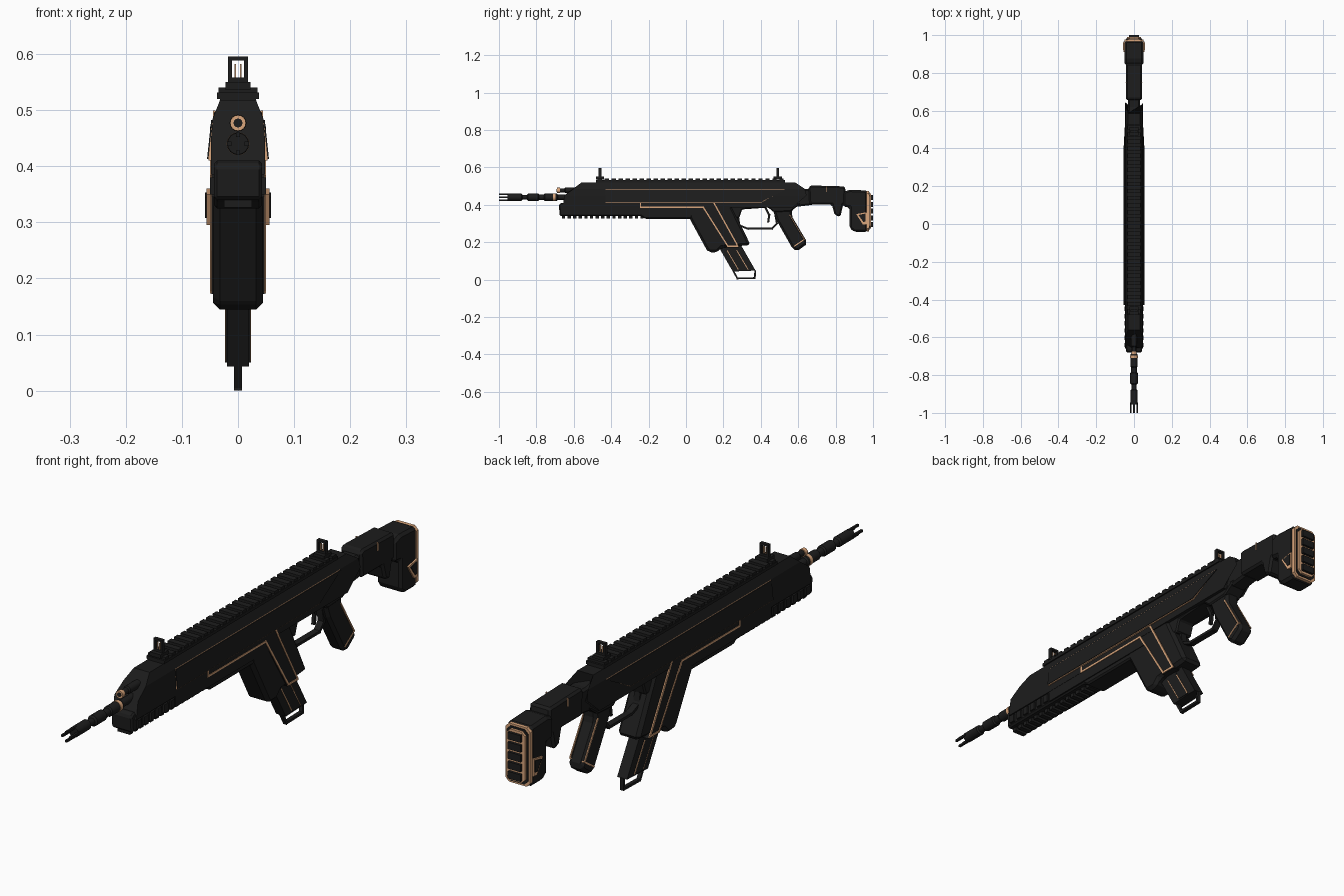
import bpy, bmesh, math
from mathutils import Vector, Matrix

if "Cube" in bpy.data.objects:
    bpy.data.objects.remove(bpy.data.objects["Cube"])

def material(name, rgb):
    m = bpy.data.materials.new(name)
    m.diffuse_color = (*rgb, 1)
    m.use_nodes = True
    m.node_tree.nodes["Principled BSDF"].inputs["Base Color"].default_value = m.diffuse_color
    return m

BLACK = material("black", (0.012, 0.012, 0.012))
COPPER = material("copper", (0.70, 0.38, 0.20))

def add(name, bm, mat=BLACK, bevel=0):
    bmesh.ops.recalc_face_normals(bm, faces=bm.faces)
    me = bpy.data.meshes.new(name)
    bm.to_mesh(me)
    bm.free()
    ob = bpy.data.objects.new(name, me)
    bpy.context.collection.objects.link(ob)
    me.materials.append(mat)
    if bevel:
        b = ob.modifiers.new("chamfer", 'BEVEL')
        b.width, b.segments, b.limit_method = bevel, 1, 'ANGLE'
    return ob

def loft(bm, rings):
    vs = [[bm.verts.new(p) for p in r] for r in rings]
    n = len(vs[0])
    for a, b in zip(vs, vs[1:]):
        for i in range(n):
            j = (i + 1) % n
            bm.faces.new((a[i], a[j], b[j], b[i]))
    bm.faces.new(vs[0][::-1])
    bm.faces.new(vs[-1])

def box(bm, c, s, rot=0):
    m = Matrix.Translation(c) @ Matrix.Rotation(rot, 4, 'X') @ Matrix.Diagonal((*s, 1))
    bmesh.ops.create_cube(bm, size=1, matrix=m)

def prism(name, pts, hw, mat=BLACK, bevel=0, centres=(0,)):
    """Side profile (y, z) given thickness across x."""
    bm = bmesh.new()
    for c in centres:
        loft(bm, [[(c + s * hw, y, z) for y, z in pts] for s in (-1, 1)])
    return add(name, bm, mat, bevel)

def ribbon(name, pts, w, hw, centres, mat=COPPER):
    """Band of width w following a side-view polyline."""
    bm = bmesh.new()
    for c in centres:
        for (y0, z0), (y1, z1) in zip(pts, pts[1:]):
            box(bm, (c, (y0 + y1) / 2, (z0 + z1) / 2),
                (2 * hw, math.hypot(y1 - y0, z1 - z0) + w, w), math.atan2(z1 - z0, y1 - y0))
    return add(name, bm, mat)

def turned(name, prof, z, n=16, mat=BLACK):
    """Round part along y from (y, radius) steps."""
    bm = bmesh.new()
    loft(bm, [[(r * math.cos(t * math.tau / n), y, z + r * math.sin(t * math.tau / n))
               for t in range(n)] for y, r in prof])
    ob = add(name, bm, mat)
    bpy.context.view_layer.objects.active = ob
    ob.select_set(True)
    bpy.ops.object.shade_smooth_by_angle()
    ob.select_set(False)
    return ob

def teeth(name, y0, y1, n, boxes, mat=BLACK):
    """Row of n blocks along y; boxes hold (x, z, width, height)."""
    bm = bmesh.new()
    p = (y1 - y0) / n
    for i in range(n):
        for x, z, w, h in boxes:
            box(bm, (x, y0 + (i + .5) * p, z), (w, p * .6, h))
    return add(name, bm, mat)

# Barrel, muzzle prongs and gas tube
turned("barrel", [(-.955, .019), (-.88, .019), (-.875, .013), (-.85, .013), (-.845, .02), (-.79, .02),
                  (-.785, .015), (-.76, .015), (-.755, .019), (-.69, .019), (-.685, .014), (-.5, .014)], .44)
bm = bmesh.new()
for k in range(4):
    a = k * math.pi / 2
    box(bm, (.016 * math.cos(a), -.972, .44 + .016 * math.sin(a)), (.008, .056, .008))
add("muzzle_prongs", bm)
turned("barrel_ring", [(-.71, .0205), (-.697, .0205)], .44, mat=COPPER)
turned("gas_tube", [(-.685, .011), (-.65, .011), (-.645, .015), (-.5, .015)], .477)
turned("gas_tube_ring", [(-.69, .014), (-.675, .014)], .477, mat=COPPER)
turned("gas_tube_bore", [(-.692, .008), (-.68, .008)], .477)

# Upper body: faceted cross-section with raked ends
sec = [(.032, .518), (.045, .485), (.048, .45), (.048, .385)]
sec = sec + [(-x, z) for x, z in sec[::-1]]
front = {.518: -.56, .485: -.60, .45: -.65, .385: -.66}
rear = {.518: .585, .485: .635, .45: .645, .385: .57}
bm = bmesh.new()
loft(bm, [[(x, e[z], z) for x, z in sec] for e in (front, rear)])
add("upper_body", bm)

# Handguard
prism("handguard", [(-.68, .40), (-.67, .41), (-.2, .41), (.12, .40), (.12, .325), (-.22, .325), (-.24, .34), (-.675, .34)],
      .043, bevel=.006)
prism("handguard_step", [(-.43, .42), (.12, .42), (.12, .345), (-.43, .345)], .047)
teeth("bottom_rail", -.67, -.22, 15, [(0, .336, .05, .02)])
teeth("side_rails", -.66, -.43, 6, [(s * .044, .365, .012, .03) for s in (-1, 1)])

# Raised side panels: copper core with black cover
panel = [(-.43, .41), (.40, .41), (.53, .485), (-.43, .485)]
for s, tag in ((1, "right"), (-1, "left")):
    for nm, mat, inner, outer, k in (("panel_trim", COPPER, .035, 0, 0), ("panel_cover", BLACK, 0, .0025, .003)):
        bm = bmesh.new()
        base = lambda z: .045 + (.485 - z) / .075 * .008
        g = [(y, z - k if z > .45 else z + k) for y, z in panel]
        loft(bm, [[(s * (base(z) + d), y, z) for y, z in g] for d in (-inner, outer)])
        add(nm + "_" + tag, bm, mat)

# Top rail and sights
prism("top_rail", [(-.48, .505), (.53, .505), (.53, .53), (-.48, .53)], .032)
prism("top_rail_edge", [(-.48, .52), (.53, .52), (.53, .531), (-.48, .531)], .037)
teeth("top_rail_teeth", -.48, .53, 27, [(0, .534, .07, .012)])
for y, nm in ((-.46, "front_sight"), (.49, "rear_sight")):
    bm = bmesh.new()
    box(bm, (0, y, .543), (.045, .045, .014))
    box(bm, (0, y, .552), (.036, .014, .012))
    box(bm, (0, y, .592), (.036, .014, .007))
    for s in (-1, 1):
        box(bm, (s * .0145, y, .572), (.007, .014, .045))
    add(nm, bm)
    bm = bmesh.new()
    for s in (-1, 1):
        box(bm, (s * .005, y, .568), (.003, .006, .028))
    add(nm + "_posts", bm, COPPER)

# Magazine well with copper outline
prism("magazine_well", [(0, .40), (.24, .40), (.345, .185), (.19, .17), (.165, .145), (.125, .145), (.11, .16), (.02, .325)],
      .0445, bevel=.012)
prism("magazine_well_panel", [(-.245, .415), (.15, .415), (.285, .172), (.22, .172), (.09, .382), (-.245, .382)], .047)
ribbon("well_trim", [(-.243, .412), (.148, .412), (.278, .178), (.224, .178), (.092, .387), (-.243, .387), (-.243, .412)],
       .007, .002, (-.0475, .0475))

# Magazine, grooves and base loop
prism("magazine", [(.12, .27), (.25, .043), (.372, .048), (.245, .27)], .02)
prism("magazine_rib", [(.155, .27), (.283, .05), (.335, .05), (.207, .27)], .023)
for k, d in enumerate((0, .052)):
    ribbon(f"magazine_line_{k}", [(.22 + d, .155), (.279 + d, .055)], .004, .001, (-.0225, .0225))
ribbon("magazine_loop", [(.255, .042), (.275, .006), (.368, .008), (.37, .045)], .009, .007, (0,), BLACK)

# Lower receiver, trigger and guard
prism("lower_receiver", [(.2, .40), (.62, .41), (.56, .365), (.47, .36), (.44, .385), (.30, .375), (.285, .33), (.25, .33)],
      .036, bevel=.005)
ribbon("trigger_guard", [(.28, .33), (.285, .29), (.33, .272), (.46, .272), (.486, .30), (.475, .36)], .01, .012, (0,), BLACK)
ribbon("trigger", [(.425, .385), (.445, .345), (.44, .31)], .011, .006, (0,), BLACK)

# Pistol grip
prism("pistol_grip", [(.46, .385), (.57, .385), (.565, .34), (.648, .20), (.64, .185), (.595, .152), (.57, .165), (.485, .315)],
      .03, bevel=.011)
ribbon("grip_trim", [(.578, .178), (.632, .215), (.555, .345)], .005, .002, (-.0295, .0295))
bm = bmesh.new()
box(bm, (0, .607, .197), (.061, .07, .005), math.atan2(.037, .054))
add("grip_band", bm, COPPER)

# Stock arm
prism("stock_tube", [(.55, .50), (.62, .485), (.68, .485), (.68, .40), (.6, .39), (.55, .40)], .033, bevel=.008)
prism("stock_arm", [(.655, .495), (.67, .503), (.85, .498), (.86, .40), (.84, .40), (.825, .335), (.795, .345), (.78, .40), (.66, .40)],
      .043, bevel=.008)
ribbon("stock_arm_mark", [(.75, .47), (.75, .497)], .004, .002, (-.0425, .0425))

# Butt with stacked pad and small side bumps
prism("butt", [(.84, .468), (.875, .48), (.97, .476), (.97, .255), (.9, .255), (.875, .275), (.875, .385), (.84, .39)],
      .05, bevel=.01)
for nm, y0, y1, hw, e, mat in (("pad_trim", .965, .978, .05, 0, COPPER), ("pad_gap", .975, .981, .043, .007, BLACK),
                               ("pad_plate", .978, .99, .037, .014, COPPER)):
    a, b, c = .258 + e, .474 - e, .014
    ring = [(-hw, a + c), (-hw + c, a), (hw - c, a), (hw, a + c), (hw, b - c), (hw - c, b), (c - hw, b), (-hw, b - c)]
    bm = bmesh.new()
    loft(bm, [[(x, y, z) for x, z in ring] for y in (y0, y1)])
    add(nm, bm, mat)
bm = bmesh.new()
for k in range(5):
    box(bm, (0, .99, .294 + k * .036), (.052, .02, .026))
add("pad_blocks", bm)
prism("butt_bump_trim", [(.91, .35), (.965, .36), (.965, .295), (.945, .295)], .004, COPPER, centres=(-.052, .052))
prism("butt_bump", [(.922, .345), (.96, .353), (.96, .31), (.948, .308)], .004, centres=(-.055, .055))
